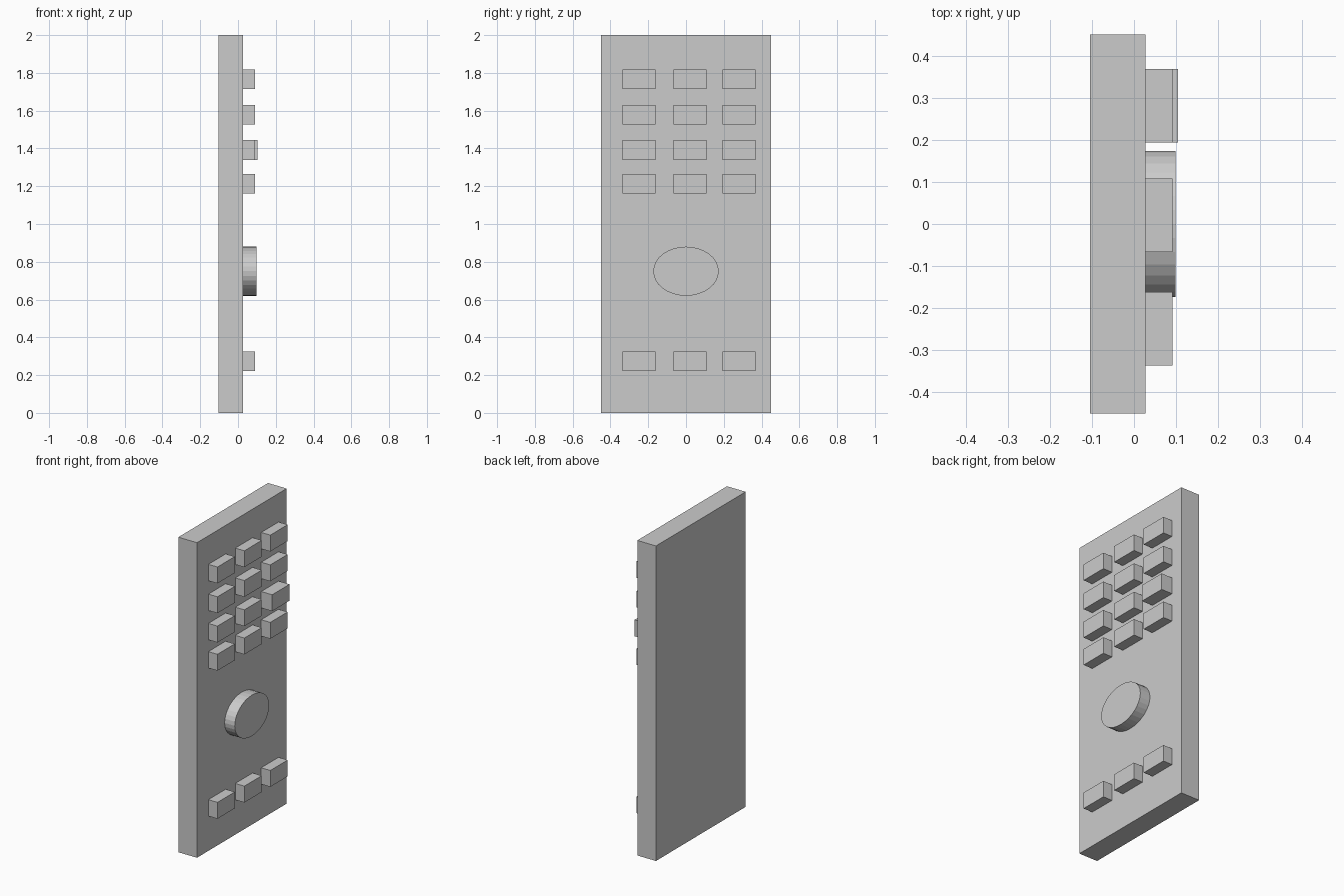
import bpy, math

if "Cube" in bpy.data.objects:
    bpy.data.objects.remove(bpy.data.objects["Cube"])

FACE = 0.027   # x of the body's button face
SINK = 0.003   # how far parts sit into the face


def box(name, lo, hi):
    bpy.ops.mesh.primitive_cube_add(size=1, location=[(a + b) / 2 for a, b in zip(lo, hi)])
    ob = bpy.context.object
    ob.name = name
    ob.scale = [b - a for a, b in zip(lo, hi)]
    bpy.ops.object.transform_apply(location=False, rotation=False, scale=True)
    return ob


# Flat slab body
box("remote_body", (-0.104, -0.45, 0), (FACE, 0.45, 2))

# Four rows of keys above the dial and one row below
for row, z in enumerate((1.767, 1.578, 1.392, 1.213, 0.273)):
    for col, y in enumerate((-0.249, 0.021, 0.281)):
        top = 0.104 if (row, col) == (2, 2) else 0.091   # one key stands proud
        box(f"key_{row + 1}_{col + 1}",
            (FACE - SINK, y - 0.087, z - 0.052), (top, y + 0.087, z + 0.052))

# Oval dial, axis along x
DIAL_TOP = 0.098
depth = DIAL_TOP - FACE + SINK
bpy.ops.mesh.primitive_cylinder_add(vertices=32, radius=1, depth=depth,
                                    location=(DIAL_TOP - depth / 2, 0, 0.75),
                                    rotation=(0, math.pi / 2, 0))
dial = bpy.context.object
dial.name = "oval_dial"
bpy.ops.object.transform_apply(location=False, rotation=True, scale=False)
dial.scale = (1, 0.173, 0.13)
bpy.ops.object.transform_apply(location=False, rotation=False, scale=True)
